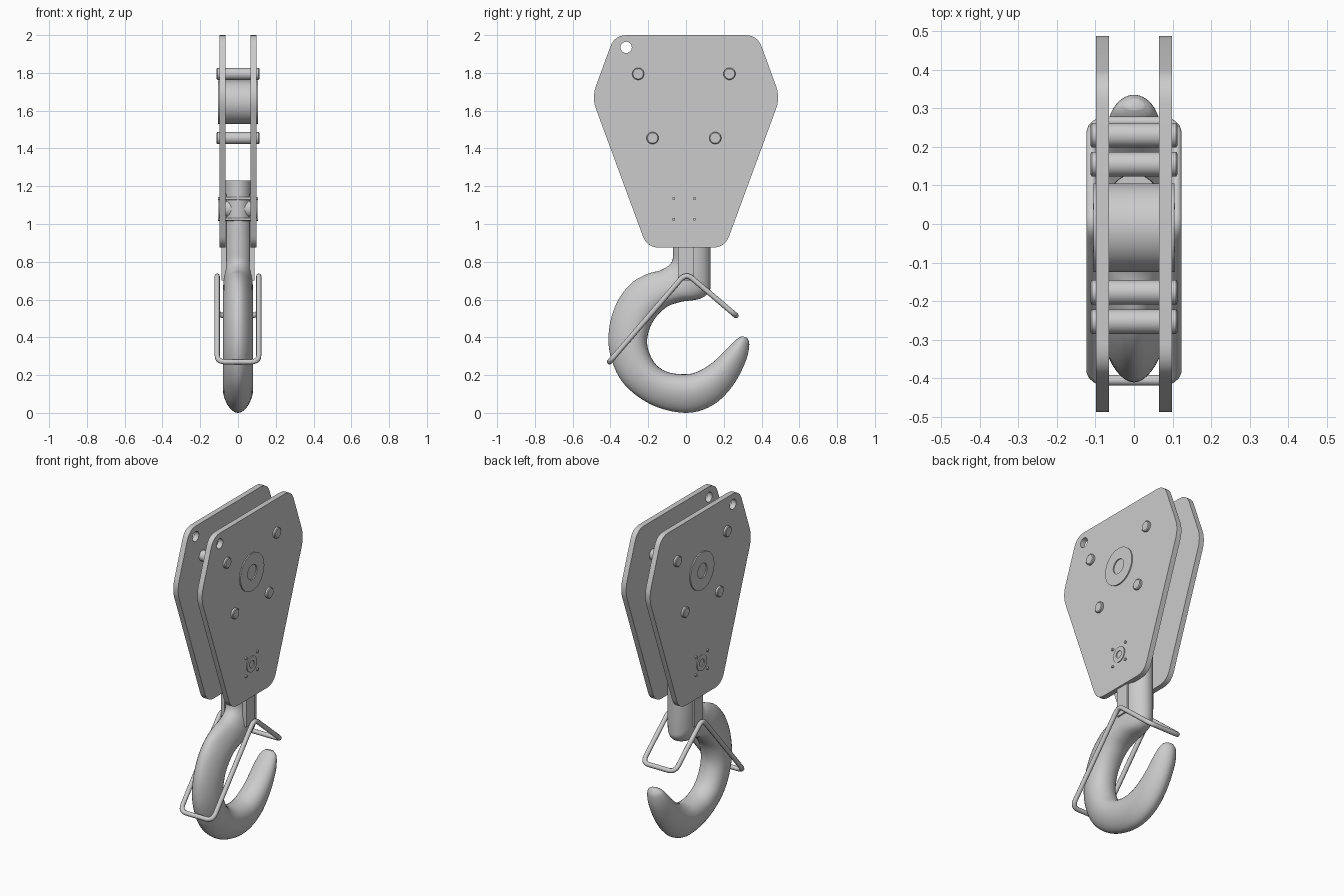
import bpy, bmesh, math
from mathutils import Vector

if "Cube" in bpy.data.objects:
    bpy.data.objects.remove(bpy.data.objects["Cube"])


def finish(ob, angle=35):
    bpy.ops.object.select_all(action='DESELECT')
    ob.select_set(True)
    bpy.context.view_layer.objects.active = ob
    if ob.type == 'CURVE':
        bpy.ops.object.convert(target='MESH')
        ob = bpy.context.view_layer.objects.active
    bpy.ops.object.shade_smooth_by_angle(angle=math.radians(angle))
    return ob


def add(name, data):
    ob = bpy.data.objects.new(name, data)
    bpy.context.collection.objects.link(ob)
    return ob


def mesh_object(name, bm, angle=35):
    bmesh.ops.recalc_face_normals(bm, faces=bm.faces)
    me = bpy.data.meshes.new(name)
    bm.to_mesh(me)
    bm.free()
    return finish(add(name, me), angle)


def rounded(points, cut, steps=6):
    """Closed polygon with each corner replaced by a small arc."""
    pts = [Vector(p) for p in points]
    out = []
    for i, p in enumerate(pts):
        a = p + (pts[i - 1] - p).normalized() * cut
        b = p + (pts[(i + 1) % len(pts)] - p).normalized() * cut
        for k in range(steps + 1):
            t = k / steps
            out.append(a * (1 - t) ** 2 + p * 2 * t * (1 - t) + b * t * t)
    return out


def add_spline(cu, pts):
    s = cu.splines.new('POLY')
    s.points.add(len(pts) - 1)
    for q, p in zip(s.points, pts):
        q.co = (p[0], p[1], p[2], 1)
    s.use_cyclic_u = True


def lathe_x(name, profile, y, z, n=48):
    """Revolve (x, radius) points about an axis along x."""
    bm = bmesh.new()
    rings = []
    for x, r in profile:
        rings.append([bm.verts.new((x, y + r * math.cos(2 * math.pi * i / n),
                                    z + r * math.sin(2 * math.pi * i / n))) for i in range(n)])
    for a, b in zip(rings, rings[1:]):
        for i in range(n):
            j = (i + 1) % n
            bm.faces.new((a[i], a[j], b[j], b[i]))
    bm.faces.new(rings[0])
    bm.faces.new(rings[-1])
    return mesh_object(name, bm)


def mirrored(half):
    return [(-x, r) for x, r in half] + [(x, r) for x, r in reversed(half)]


# Side plates with a lifting hole in the upper corner
right = [(0.378, 2.0, 0), (0.499, 1.67, 0), (0.206, 0.875, 0)]
outline = rounded(right + [(-x, y, 0) for x, y, _ in reversed(right)], 0.065)
hole = [(-0.317 + 0.03 * math.cos(a), 1.935 + 0.03 * math.sin(a), 0)
        for a in (2 * math.pi * i / 32 for i in range(32))]
for side, sx in (("left", -1), ("right", 1)):
    cu = bpy.data.curves.new("side_plate", 'CURVE')
    cu.dimensions = '2D'
    cu.fill_mode = 'BOTH'
    cu.extrude = 0.0165
    add_spline(cu, outline)
    add_spline(cu, hole)
    ob = add(side + "_side_plate", cu)
    ob.rotation_euler = (math.pi / 2, 0, math.pi / 2)
    ob.location.x = sx * 0.0815
    finish(ob)

# Central axle drum with recessed ends
lathe_x("axle_drum", mirrored([(0.09, 0.045), (0.105, 0.045), (0.105, 0.115)]), -0.01, 1.645, 64)

# Four spacer pins
for i, (y, z) in enumerate([(-0.253, 1.795), (0.23, 1.795), (-0.177, 1.455), (0.155, 1.455)]):
    lathe_x(f"spacer_pin_{i}", mirrored([(0.113, 0.027), (0.109, 0.032)]), y, z, 32)

# Lower trunnion pin and its small bolts
lathe_x("trunnion_pin", mirrored([(0.09, 0.022), (0.103, 0.022), (0.103, 0.048)]), -0.01, 1.08)
for y in (-0.055, 0.055):
    for z in (-0.055, 0.055):
        lathe_x("trunnion_bolt", mirrored([(0.106, 0.008)]), y - 0.01, 1.08 + z, 12)

# Flat straps beside the shank that carry the latch
for side, sx in (("left", -1), ("right", 1)):
    bm = bmesh.new()
    bmesh.ops.create_cube(bm, size=1)
    for v in bm.verts:
        v.co = Vector((v.co.x * 0.025 + sx * 0.074, v.co.y * 0.085, v.co.z * 0.46 + 0.93))
    mesh_object(side + "_latch_strap", bm)

# Hook and shank: outer y, z, inner y, z, half width of each section
sections = [
    (-.07, 1.23, .13, 1.23, .075), (-.07, 1.05, .13, 1.05, .075), (-.07, .88, .13, .87, .078),
    (-.075, .80, .13, .70, .078), (-.13, .757, .122, .64, .078), (-.20, .737, .07, .603, .078),
    (-.285, .69, -.03, .587, .078), (-.36, .595, -.11, .555, .078), (-.405, .46, -.18, .475, .078),
    (-.402, .31, -.206, .37, .078), (-.33, .155, -.17, .27, .078), (-.18, .042, -.10, .217, .078),
    (0, 0, 0, .205, .078), (.14, .04, .07, .222, .078), (.245, .14, .145, .27, .074),
    (.315, .27, .22, .343, .066), (.335, .36, .268, .39, .05), (.324, .398, .296, .406, .025)]


def catmull(a, b, c, d, t):
    return 0.5 * (2 * b + (c - a) * t + (2 * a - 5 * b + 4 * c - d) * t * t
                  + (3 * b - a - 3 * c + d) * t ** 3)


bm = bmesh.new()
n, sub, rings = 32, 5, []
last = len(sections) - 1
for s in range(last * sub + 1):
    i = min(s // sub, last - 1)
    t = s / sub - i
    ctl = [sections[max(0, min(last, i + k))] for k in (-1, 0, 1, 2)]
    oy, oz, iy, iz, w = (catmull(*vals, t) for vals in zip(*ctl))
    egg = 0.22 * max(0, min(1, (s / sub - 3) / 3))
    mid, rad = Vector((0, oy + iy, oz + iz)) / 2, Vector((0, oy - iy, oz - iz)) / 2
    rings.append([bm.verts.new(mid + rad * math.cos(a) + Vector(
        (w * math.sin(a) * (1 - egg * math.cos(a)), 0, 0)))
        for a in (2 * math.pi * k / n for k in range(n))])
for a, b in zip(rings, rings[1:]):
    for k in range(n):
        j = (k + 1) % n
        bm.faces.new((a[k], a[j], b[j], b[k]))
bm.faces.new(rings[0])
bm.faces.new(rings[-1])
mesh_object("hook", bm, 50)

# Bent wire safety latch, a closed loop around the hook
side_path = [(.11, -.405, .27), (.11, 0, .74), (.11, .265, .515)]
loop = side_path + [(-x, y, z) for x, y, z in reversed(side_path)]
cu = bpy.data.curves.new("safety_latch", 'CURVE')
cu.dimensions = '3D'
cu.bevel_depth = 0.014
cu.bevel_resolution = 3
add_spline(cu, rounded(loop, 0.045))
finish(add("safety_latch", cu), 60)
